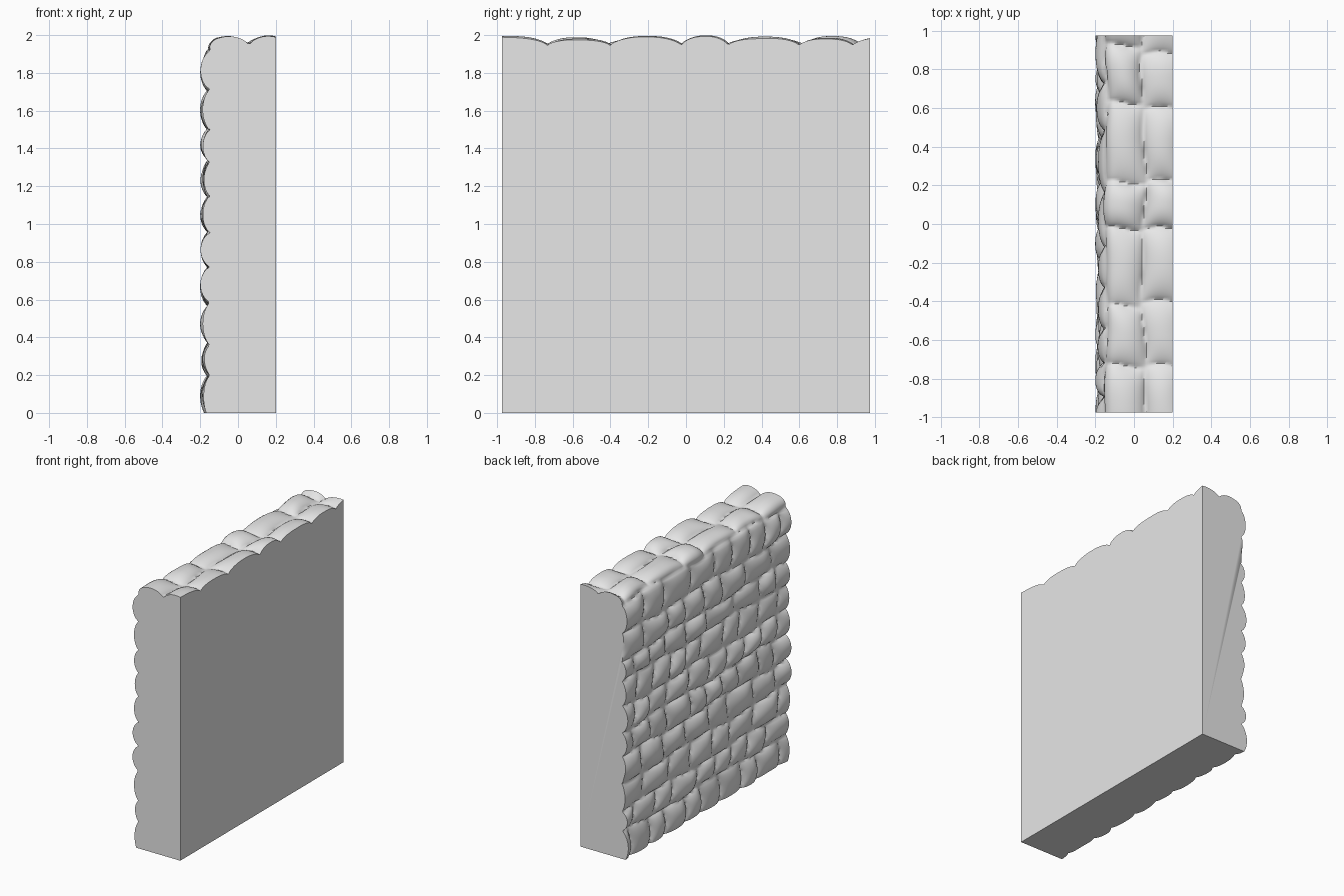
import bpy
import bmesh
import math
import random
from mathutils import Vector

random.seed(7)
cube = bpy.data.objects.get("Cube")
if cube:
    bpy.data.objects.remove(cube, do_unlink=True)

# Plain wall shape that the stones bulge out of
BACK, FACE, TOP, RADIUS = 0.2, -0.147, 1.945, 0.05
Y_MIN, Y_MAX = -0.975, 0.975
ROWS, COLUMNS = 200, 170
STRAIGHT = TOP - RADIUS
ARC = RADIUS * math.pi / 2
LENGTH = STRAIGHT + ARC + BACK - FACE - RADIUS

# Mortar joints measured up the face and over the top
JOINTS = [-0.03, 0.2, 0.37, 0.57, 0.77, 0.96, 1.14, 1.34, 1.5, 1.7, 1.92, 2.12, 2.33]
TOP_JOINTS = [-1.15, -0.73, -0.43, -0.04, 0.24, 0.62, 0.9, 1.2]


def make_course(index):
    """Stones of one course as (start, end, height)."""
    on_top = index >= len(JOINTS) - 3
    if on_top:
        ends = [y + random.uniform(-0.03, 0.03) for y in TOP_JOINTS]
    else:
        ends = [-1.0 - random.uniform(0.02, 0.2)]
        while ends[-1] < 1.0:
            ends.append(ends[-1] + random.uniform(0.17, 0.33))
    return [(a, b, random.uniform(0.034, 0.054)) for a, b in zip(ends, ends[1:])]


courses = [make_course(i) for i in range(len(JOINTS) - 1)]


def joint(i, y):
    """Gently wandering course joint."""
    return JOINTS[i] + 0.012 * math.sin(6 * y + 2.3 * i) + 0.006 * math.sin(15 * y + i)


def bulge(s, y):
    """Height of the rounded stone at a point on the wall."""
    for i, stones in enumerate(courses):
        low, high = joint(i, y), joint(i + 1, y)
        if not low <= s < high:
            continue
        v = 2 * (s - low) / (high - low) - 1
        shifted = y + 0.012 * math.sin(20 * s + i)
        for a, b, height in stones:
            if a <= shifted < b:
                u = 2 * (shifted - a) / (b - a) - 1
                return height * ((1 - abs(u) ** 2.4) * (1 - v * v)) ** 0.7
    return 0.0


def base_point(s):
    """Point and outward direction along the wall's section."""
    if s <= STRAIGHT:
        return Vector((FACE, 0, s)), Vector((-1, 0, 0))
    if s < STRAIGHT + ARC:
        a = (s - STRAIGHT) / RADIUS
        out = Vector((-math.cos(a), 0, math.sin(a)))
        return Vector((FACE + RADIUS, 0, STRAIGHT)) + out * RADIUS, out
    return Vector((FACE + RADIUS + s - STRAIGHT - ARC, 0, TOP)), Vector((0, 0, 1))


# Bumpy sheet of stones over the face and top
bm = bmesh.new()
grid = []
for r in range(ROWS + 1):
    s = LENGTH * r / ROWS
    point, out = base_point(s)
    row = []
    for c in range(COLUMNS + 1):
        y = Y_MIN + (Y_MAX - Y_MIN) * c / COLUMNS
        row.append(bm.verts.new(point + out * bulge(s, y) + Vector((0, y, 0))))
    grid.append(row)
for low, high in zip(grid, grid[1:]):
    for c in range(COLUMNS):
        bm.faces.new((low[c], high[c], high[c + 1], low[c + 1])).smooth = True

# Flat ends, back and base
near = bm.verts.new((BACK, Y_MIN, 0))
far = bm.verts.new((BACK, Y_MAX, 0))
bm.faces.new([row[0] for row in grid] + [near])
bm.faces.new([row[-1] for row in grid] + [far])
bm.faces.new(grid[-1] + [far, near])
bm.faces.new(grid[0] + [far, near])
bmesh.ops.recalc_face_normals(bm, faces=bm.faces)

mesh = bpy.data.meshes.new("stone_wall")
bm.to_mesh(mesh)
bm.free()
wall = bpy.data.objects.new("stone_wall", mesh)
bpy.context.collection.objects.link(wall)

# Pale grey stone
stone = bpy.data.materials.new("pale_grey_stone")
stone.use_nodes = True
color = (0.8, 0.8, 0.8, 1)
stone.diffuse_color = color
stone.node_tree.nodes["Principled BSDF"].inputs["Base Color"].default_value = color
mesh.materials.append(stone)

# Rounded stones with sharp wall edges
bpy.ops.object.select_all(action="DESELECT")
wall.select_set(True)
bpy.context.view_layer.objects.active = wall
bpy.ops.object.shade_smooth_by_angle(angle=math.radians(50))
